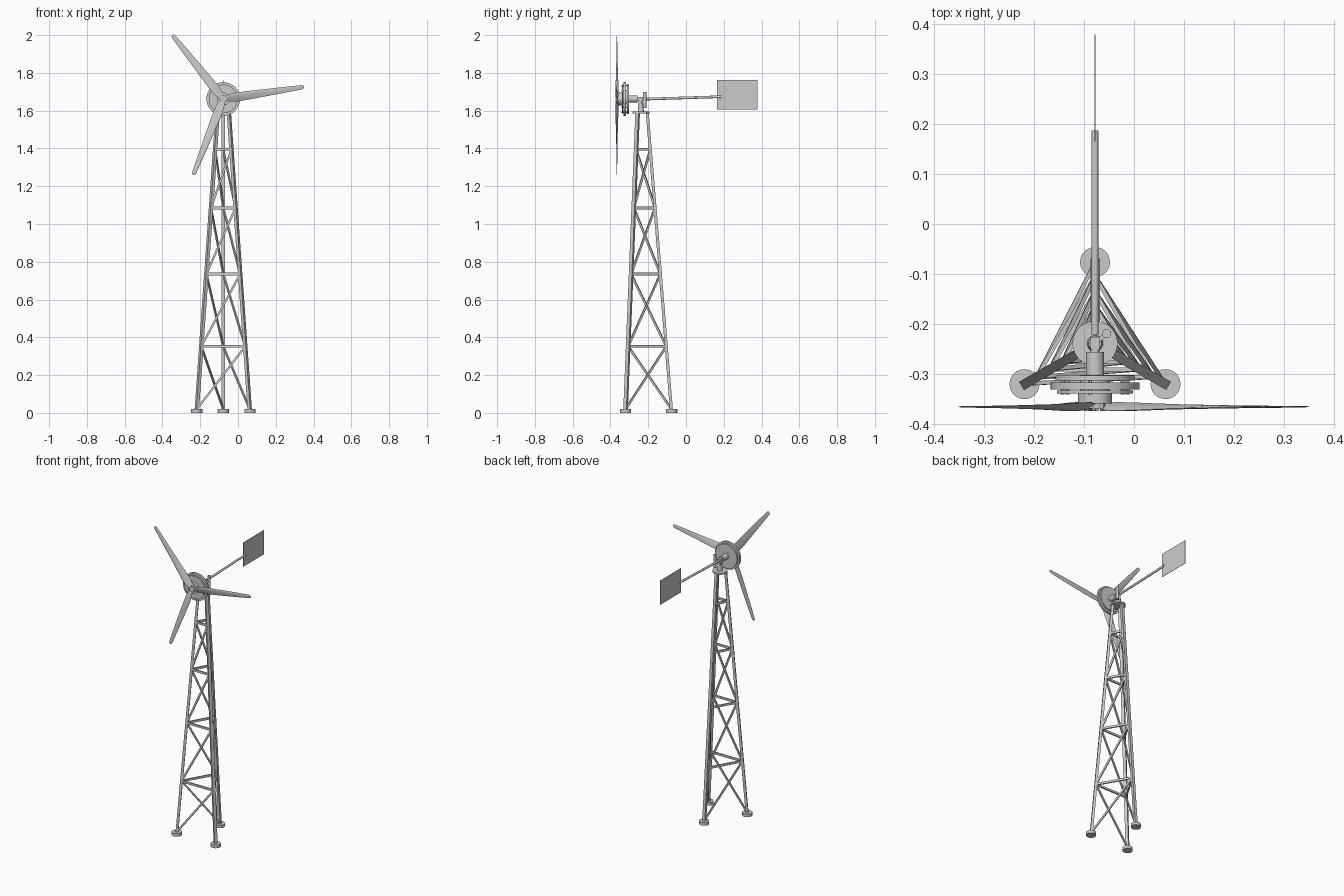
import bpy, bmesh, math
from mathutils import Vector

if "Cube" in bpy.data.objects:
    bpy.data.objects.remove(bpy.data.objects["Cube"])

CX, CY, HZ = -0.078, -0.239, 1.662      # tower axis and rotor axis height
Z = Vector((0, 0, 1))


def finish(name, bm, smooth=False):
    bmesh.ops.recalc_face_normals(bm, faces=bm.faces)
    me = bpy.data.meshes.new(name)
    bm.to_mesh(me)
    bm.free()
    ob = bpy.data.objects.new(name, me)
    bpy.context.collection.objects.link(ob)
    if smooth:
        bpy.context.view_layer.objects.active = ob
        ob.select_set(True)
        bpy.ops.object.shade_smooth_by_angle(angle=math.radians(35))
        ob.select_set(False)
    return ob


def loft(name, rings, smooth=False):
    """Skin a list of equal-length closed rings and cap both ends."""
    bm = bmesh.new()
    vs = [[bm.verts.new(p) for p in ring] for ring in rings]
    n = len(vs[0])
    for a, b in zip(vs, vs[1:]):
        for i in range(n):
            bm.faces.new((a[i], a[(i + 1) % n], b[(i + 1) % n], b[i]))
    bm.faces.new(vs[0][::-1])
    bm.faces.new(vs[-1])
    return finish(name, bm, smooth)


def beam(name, a, b, profile, side):
    """Extrude a 2D profile from a to b; profile x follows 'side'."""
    a, b = Vector(a), Vector(b)
    d = (b - a).normalized()
    u = Vector(side)
    u = (u - d * u.dot(d)).normalized()
    v = d.cross(u)
    return loft(name, [[p + u * x + v * y for x, y in profile] for p in (a, b)])


def rod(name, a, b, r, sides=24, r2=None):
    a, b = Vector(a), Vector(b)
    d = (b - a).normalized()
    u = d.orthogonal().normalized()
    v = d.cross(u)
    ang = [2 * math.pi * i / sides for i in range(sides)]
    return loft(name, [[p + (u * math.cos(t) + v * math.sin(t)) * q for t in ang]
                       for p, q in ((a, r), (b, r if r2 is None else r2))], sides > 8)


def rect(w, h):
    return [(-w / 2, -h / 2), (w / 2, -h / 2), (w / 2, h / 2), (-w / 2, h / 2)]


def axial(name, y0, y1, r, x=0, z=0, sides=48):
    return rod(name, (CX + x, y0, HZ + z), (CX + x, y1, HZ + z), r, sides)


# Tower: three tapering legs on round feet
def radial(k):
    t = math.radians(90 + 120 * k)
    return Vector((math.cos(t), math.sin(t), 0))


def leg_point(k, z):
    r = 0.163 + (0.034 - 0.163) * z / 1.59
    return Vector((CX, CY, z)) + radial(k % 3) * r


levels = [0.02, 0.352, 0.735, 1.085, 1.395]
for k in range(3):
    beam(f"tower_leg_{k}", leg_point(k, 0.015), leg_point(k, 1.588), rect(0.016, 0.019), radial(k))
    f = leg_point(k, 0)
    rod(f"foot_{k}", f, f + Z * 0.020, 0.030)
    out = -radial((k + 2) % 3)          # outward normal of this tower face
    for i, z in enumerate(levels):
        if i:   # ring girt and one diagonal per face, winding round the tower
            beam(f"girt_{k}_{i}", leg_point(k, z), leg_point(k + 1, z), rect(0.008, 0.014), out)
            beam(f"brace_{k}_{i}", leg_point(k, levels[i - 1]), leg_point(k + 1, z),
                 rect(0.008, 0.011), out)

# Yaw head: top plate, mast and generator shaft housing
rod("top_plate", (CX, CY, 1.586), (CX, CY, 1.596), 0.045, 40)
rod("yaw_collar", (CX, CY, 1.596), (CX, CY, 1.635), 0.016, 24, 0.013)
beam("yaw_mast", (CX, CY, 1.63), (CX, CY, 1.672), rect(0.018, 0.026), (1, 0, 0))
axial("shaft_housing", -0.305, -0.256, 0.018, sides=32)
axial("shaft_bracket", -0.258, CY, 0.009, sides=16)

# Generator discs, hub and bolts
axial("rear_rotor_disc", -0.313, -0.303, 0.079)
axial("stator_disc", -0.331, -0.317, 0.089)
axial("front_rotor_disc", -0.339, -0.333, 0.076)
axial("generator_core", -0.336, -0.302, 0.030, sides=32)
axial("hub", -0.359, -0.339, 0.034)
axial("blade_plate", -0.369, -0.359, 0.020, sides=32)
for i in range(6):
    t = math.radians(60 * i + 38.5)
    x, z = math.cos(t), math.sin(t)
    axial(f"hub_bolt_{i}", -0.374, -0.356, 0.004, x * 0.018, z * 0.018, 6)
    axial(f"stator_bolt_{i}", -0.341, -0.303, 0.004, x * 0.070, z * 0.070, 6)

# Three twisted, tapering blades: (radius, chord, twist in degrees)
stations = [(0.012, 0.030, 24), (0.04, 0.045, 22), (0.08, 0.050, 17), (0.16, 0.044, 11),
            (0.26, 0.036, 7), (0.36, 0.028, 4), (0.417, 0.023, 3), (0.428, 0.017, 3),
            (0.432, 0.007, 3)]
section = [(0.5, 0), (0.42, 0.06), (0.2, 0.09), (-0.15, 0.06), (-0.5, 0.006),
           (-0.5, -0.006), (-0.1, -0.025), (0.42, -0.03)]
for k in range(3):
    a = math.radians(8.5 + 120 * k)
    d = Vector((math.cos(a), 0, math.sin(a)))
    t = Vector((-math.sin(a), 0, math.cos(a)))
    n = Vector((0, -1, 0))
    rings = []
    for r, c, tw in stations:
        w = math.radians(tw)
        cu, hu = t * math.cos(w) + n * math.sin(w), n * math.cos(w) - t * math.sin(w)
        rings.append([Vector((CX, -0.365, HZ)) + d * r + (cu * u + hu * h) * c
                      for u, h in section])
    loft(f"blade_{k}", rings, True)

# Tail: offset hinge post, boom and thin vane
rod("tail_hinge", (-0.055, -0.219, 1.615), (-0.055, -0.219, 1.70), 0.009)
beam("hinge_arm", (CX, CY, 1.645), (-0.055, -0.219, 1.645), rect(0.012, 0.008), (0, 0, 1))
rod("tail_boom", (CX, -0.222, 1.661), (CX, 0.187, 1.674), 0.007, 20)
beam("tail_vane", (CX, 0.165, 1.684), (CX, 0.379, 1.684), rect(0.158, 0.002), (0, 0, 1))
